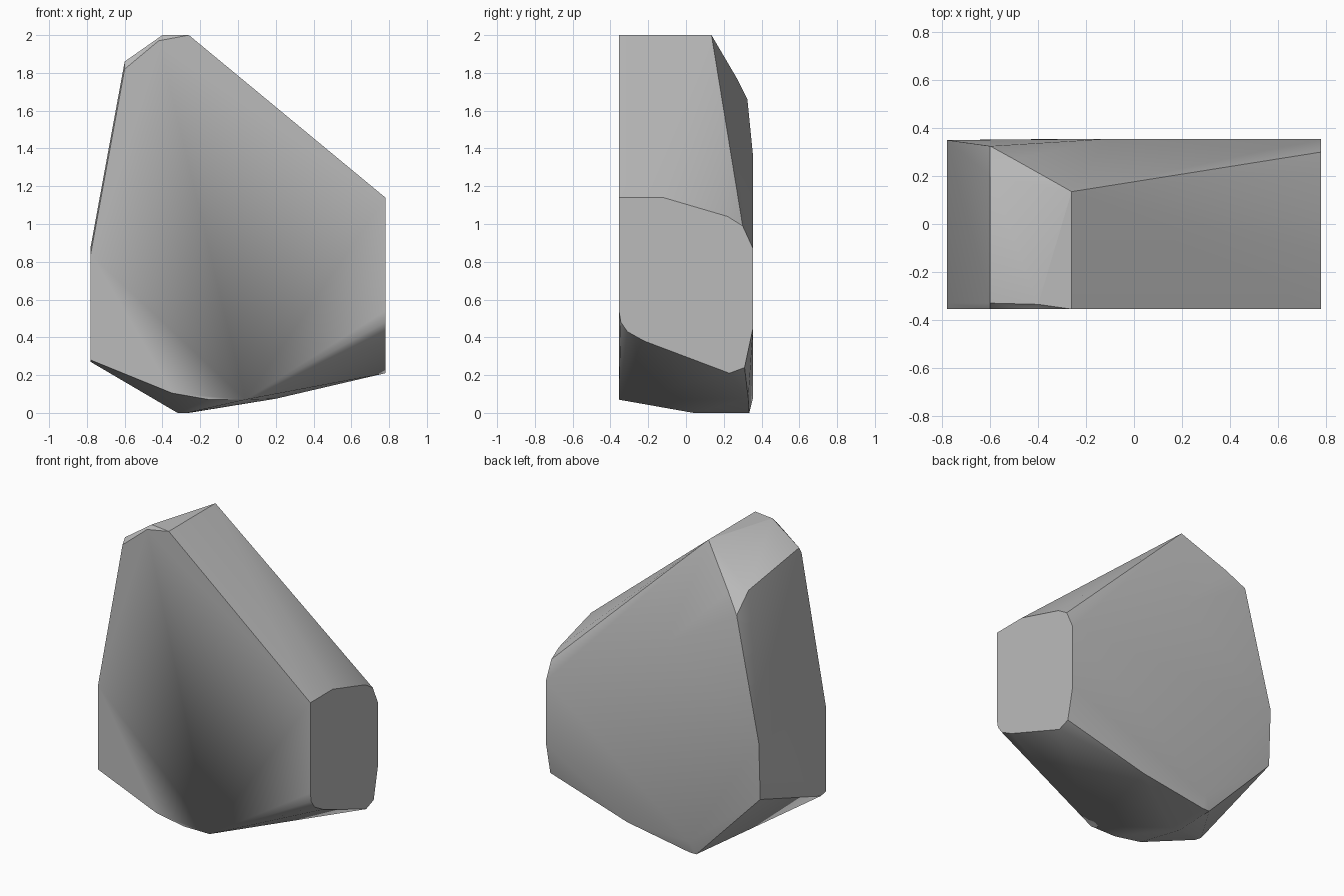
import bpy
import bmesh
import math
from mathutils import Vector

default_cube = bpy.data.objects.get("Cube")
if default_cube:
    bpy.data.objects.remove(default_cube, do_unlink=True)

# Half sizes of the boulder
HALF_WIDTH = 0.78
HALF_DEPTH = 0.355


def on_plane(axis, offset, outline):
    """Place a flat outline of coordinate pairs on an axis-aligned plane."""
    points = []
    for pair in outline:
        coords = list(pair)
        coords.insert(axis, offset)
        points.append(Vector(coords))
    return points


# Outlines of the flat cleaved sides
front_side = on_plane(1, -HALF_DEPTH, [
    (-.78, .28), (-.78, .84), (-.6, 1.82), (-.42, 1.97), (-.26, 2), (.78, 1.14),
    (.78, .54), (.04, .07), (-.15, .07), (-.35, .105)])
left_side = on_plane(0, HALF_WIDTH, [
    (-.12, 1.14), (.22, 1.04), (.3, .99), (.355, .87), (.355, .45), (.31, .24),
    (.23, .21), (-.22, .38), (-.31, .43), (-.345, .48)])
right_side = on_plane(0, -HALF_WIDTH, [
    (-.33, .88), (.35, .87), (.335, .49), (-.3, .27)])
shoulder = on_plane(0, -.6, [
    (-.33, 1.86), (.2, 1.78), (.325, 1.66)])
back_side = on_plane(1, HALF_DEPTH, [(-.11, 1.36), (-.27, .08)])
crown = on_plane(2, 2, [(-.26, .135), (-.4, -.335)])
underside = on_plane(2, 0, [(-.32, .04), (-.27, .04), (-.31, .335), (-.26, .335)])
extra = [Vector((.2, .33, .075)), Vector((-.5, .27, 1.77))]

# Wrap the cleaved sides into one solid
bm = bmesh.new()
for group in (front_side, left_side, right_side, shoulder, back_side,
              crown, underside, extra):
    for point in group:
        bm.verts.new(point)
hull = bmesh.ops.convex_hull(bm, input=bm.verts)
loose = {v for v in hull["geom_interior"] + hull["geom_unused"]
         if isinstance(v, bmesh.types.BMVert)}
bmesh.ops.delete(bm, geom=list(loose), context='VERTS')
bmesh.ops.dissolve_limit(bm, angle_limit=math.radians(1),
                         verts=bm.verts, edges=bm.edges)
bmesh.ops.recalc_face_normals(bm, faces=bm.faces)

mesh = bpy.data.meshes.new("boulder")
bm.to_mesh(mesh)
bm.free()
boulder = bpy.data.objects.new("boulder", mesh)
bpy.context.collection.objects.link(boulder)

# Plain grey stone
stone = bpy.data.materials.new("grey stone")
stone.use_nodes = True
grey = (.5, .5, .5, 1)
stone.diffuse_color = grey
stone.node_tree.nodes["Principled BSDF"].inputs["Base Color"].default_value = grey
mesh.materials.append(stone)

# Worn edges are soft, cleaved edges stay crisp
bpy.ops.object.select_all(action='DESELECT')
boulder.select_set(True)
bpy.context.view_layer.objects.active = boulder
bpy.ops.object.shade_smooth_by_angle(angle=math.radians(30))
